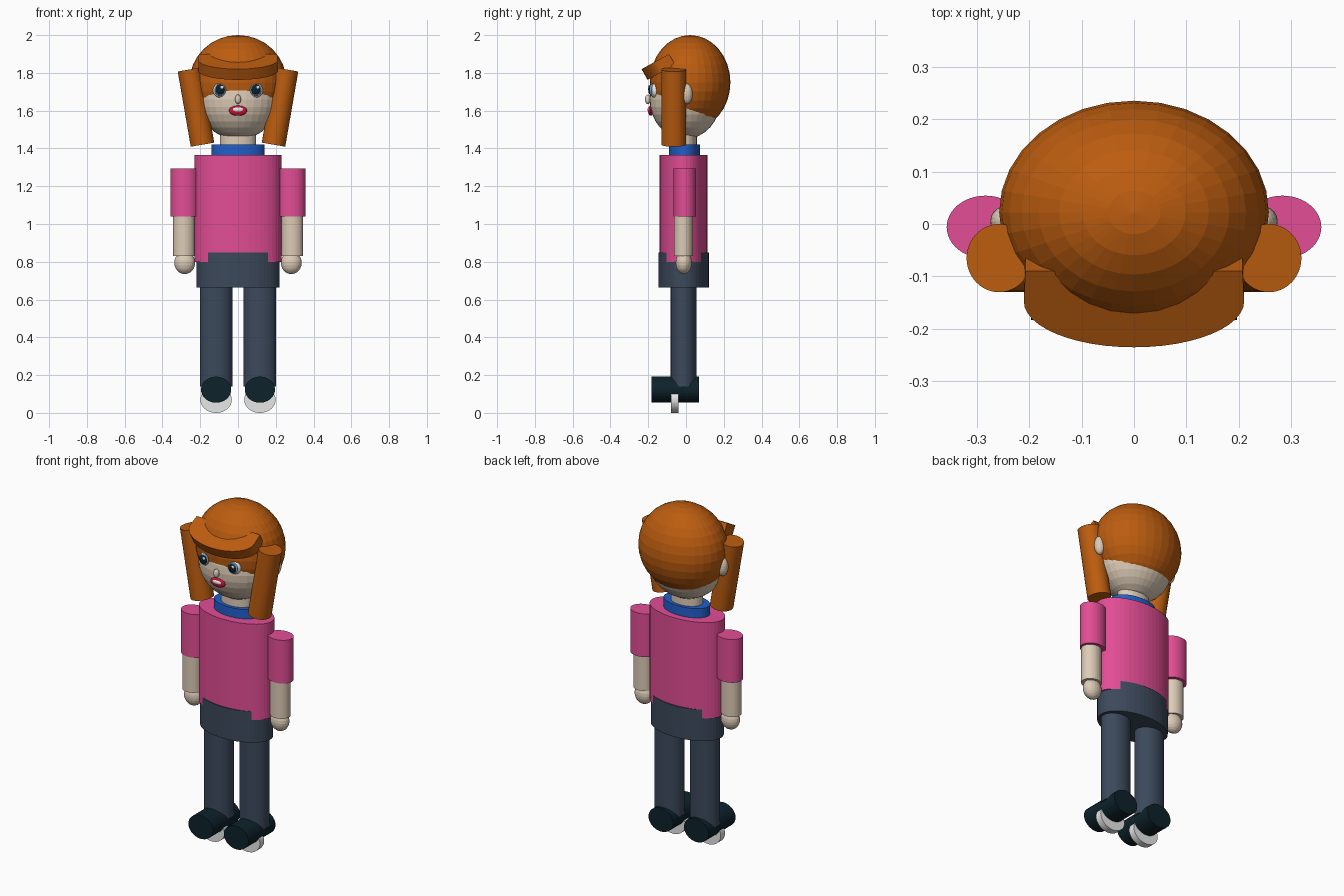
import bpy, bmesh, math
from mathutils import Matrix, Vector

if "Cube" in bpy.data.objects:
    bpy.data.objects.remove(bpy.data.objects["Cube"])

COLOURS = {
    "orange_hair": (0.50, 0.108, 0.005),
    "pink_cloth": (0.76, 0.075, 0.30),
    "skin": (0.72, 0.60, 0.47),
    "navy_cloth": (0.045, 0.066, 0.105),
    "blue_collar": (0.015, 0.115, 0.60),
    "dark_shoe": (0.004, 0.016, 0.024),
    "white": (0.85, 0.85, 0.85),
    "iris_blue": (0.22, 0.36, 0.55),
    "red_lips": (0.60, 0.006, 0.04),
}
MATS = {}
for colour, rgb in COLOURS.items():
    MATS[colour] = bpy.data.materials.new(colour)
    MATS[colour].diffuse_color = (*rgb, 1)


def finish(name, bm, mat, smooth=False):
    bmesh.ops.recalc_face_normals(bm, faces=bm.faces)
    me = bpy.data.meshes.new(name)
    bm.to_mesh(me)
    bm.free()
    me.materials.append(MATS[mat])
    ob = bpy.data.objects.new(name, me)
    bpy.context.collection.objects.link(ob)
    if smooth:
        for p in me.polygons:
            p.use_smooth = True
    return ob


def ellipsoid(name, mat, centre, radii, segs=32, rings=16, smooth=False):
    bm = bmesh.new()
    bmesh.ops.create_uvsphere(
        bm, u_segments=segs, v_segments=rings, radius=1,
        matrix=Matrix.Translation(centre) @ Matrix.Diagonal((*radii, 1)))
    return finish(name, bm, mat, smooth)


def cylinder(name, mat, start, end, r1, r2, segs=48):
    """Elliptical cylinder from start to end, r1 across x, r2 across the other axis."""
    a, b = Vector(start), Vector(end)
    axis = (b - a).normalized()
    side = Vector((1, 0, 0))
    side = (side - axis * side.dot(axis)).normalized()
    rot = Matrix((side, axis.cross(side), axis)).transposed().to_4x4()
    bm = bmesh.new()
    bmesh.ops.create_cone(
        bm, cap_ends=True, segments=segs, radius1=1, radius2=1, depth=1,
        matrix=Matrix.Translation((a + b) / 2) @ rot
        @ Matrix.Diagonal((r1, r2, (b - a).length, 1)))
    return finish(name, bm, mat)


def upright(name, mat, x, y, z0, z1, rx, ry):
    return cylinder(name, mat, (x, y, z0), (x, y, z1), rx, ry)


# Head and hair overlap so the hairline slopes from brow to nape
ellipsoid("head", "skin", (0, -0.005, 1.66), (0.22, 0.188, 0.21))
ellipsoid("hair", "orange_hair", (0, 0.022, 1.75), (0.257, 0.213, 0.25))

# Fringe: tilted slab with a rounded front and a straight back
up = Vector((0, 0.875, 0.484))
normal = Vector((0, -0.484, 0.875))
tip = Vector((0, -0.235, 1.82))
profile = [(0.207, 0.166), (-0.207, 0.166)]
for i in range(25):
    t = math.pi * i / 24
    profile.append((-0.21 * math.cos(t), 0.1 - 0.1 * math.sin(t)))
bm = bmesh.new()
verts = [bm.verts.new(Vector((x, 0, 0)) + tip + up * u) for x, u in profile]
face = bm.faces.new(verts)
ext = bmesh.ops.extrude_face_region(bm, geom=[face], use_keep_orig=True)
bmesh.ops.translate(bm, vec=normal * -0.065,
                    verts=[v for v in ext["geom"] if isinstance(v, bmesh.types.BMVert)])
finish("fringe", bm, "orange_hair")

# Neck, collar, torso and hips
upright("neck", "skin", 0, -0.008, 1.38, 1.50, 0.095, 0.065)
upright("collar", "blue_collar", 0, -0.008, 1.34, 1.42, 0.14, 0.083)
upright("torso", "pink_cloth", 0, -0.0125, 0.80, 1.365, 0.23, 0.127)
upright("hips", "navy_cloth", 0, -0.0125, 0.665, 0.85, 0.22, 0.133)

# Mouth and nose
ellipsoid("nose", "skin", (0, -0.202, 1.66), (0.016, 0.016, 0.025), 16, 10)
ellipsoid("lips", "red_lips", (0, -0.187, 1.60), (0.048, 0.014, 0.027), 24, 12)
ellipsoid("teeth", "white", (0, -0.192, 1.605), (0.033, 0.012, 0.014), 20, 10)

for s, side in ((-1, "right"), (1, "left")):
    # Pigtails lean outward towards the top
    cylinder(f"{side}_pigtail", "orange_hair", (s * 0.188, -0.065, 1.42),
             (s * 0.257, -0.065, 1.818), 0.063, 0.065)
    ellipsoid(f"{side}_ear", "skin", (s * 0.243, 0.005, 1.69), (0.031, 0.03, 0.055), 20, 12)
    # Layered eyes
    ex = s * 0.095
    ellipsoid(f"{side}_eye_white", "white", (ex, -0.165, 1.707), (0.038, 0.026, 0.038), 20, 12)
    ellipsoid(f"{side}_iris", "iris_blue", (ex, -0.182, 1.71), (0.031, 0.014, 0.032), 20, 12)
    ellipsoid(f"{side}_pupil", "dark_shoe", (ex, -0.188, 1.711), (0.026, 0.012, 0.027), 20, 12)
    ellipsoid(f"{side}_eye_glint", "white", (ex + 0.01, -0.197, 1.723),
              (0.009, 0.005, 0.009), 12, 8)
    # Arms
    upright(f"{side}_sleeve", "pink_cloth", s * 0.283, -0.006, 1.04, 1.295, 0.074, 0.06)
    upright(f"{side}_forearm", "skin", s * 0.287, -0.014, 0.83, 1.06, 0.057, 0.05)
    ellipsoid(f"{side}_hand", "skin", (s * 0.282, -0.012, 0.795), (0.055, 0.043, 0.06), 24, 12)
    # Legs and feet
    lx = s * 0.116
    upright(f"{side}_leg", "navy_cloth", lx, -0.013, 0.14, 0.69, 0.086, 0.068)
    cylinder(f"{side}_shoe", "dark_shoe", (lx, -0.183, 0.123), (lx, 0.07, 0.123), 0.08, 0.069)
    cylinder(f"{side}_sole", "white", (lx, -0.08, 0.07), (lx, -0.04, 0.07), 0.083, 0.07)

for m in bpy.data.materials:
    if m.users and not m.is_grease_pencil:
        m.use_nodes = True
        m.node_tree.nodes["Principled BSDF"].inputs["Base Color"].default_value = m.diffuse_color
